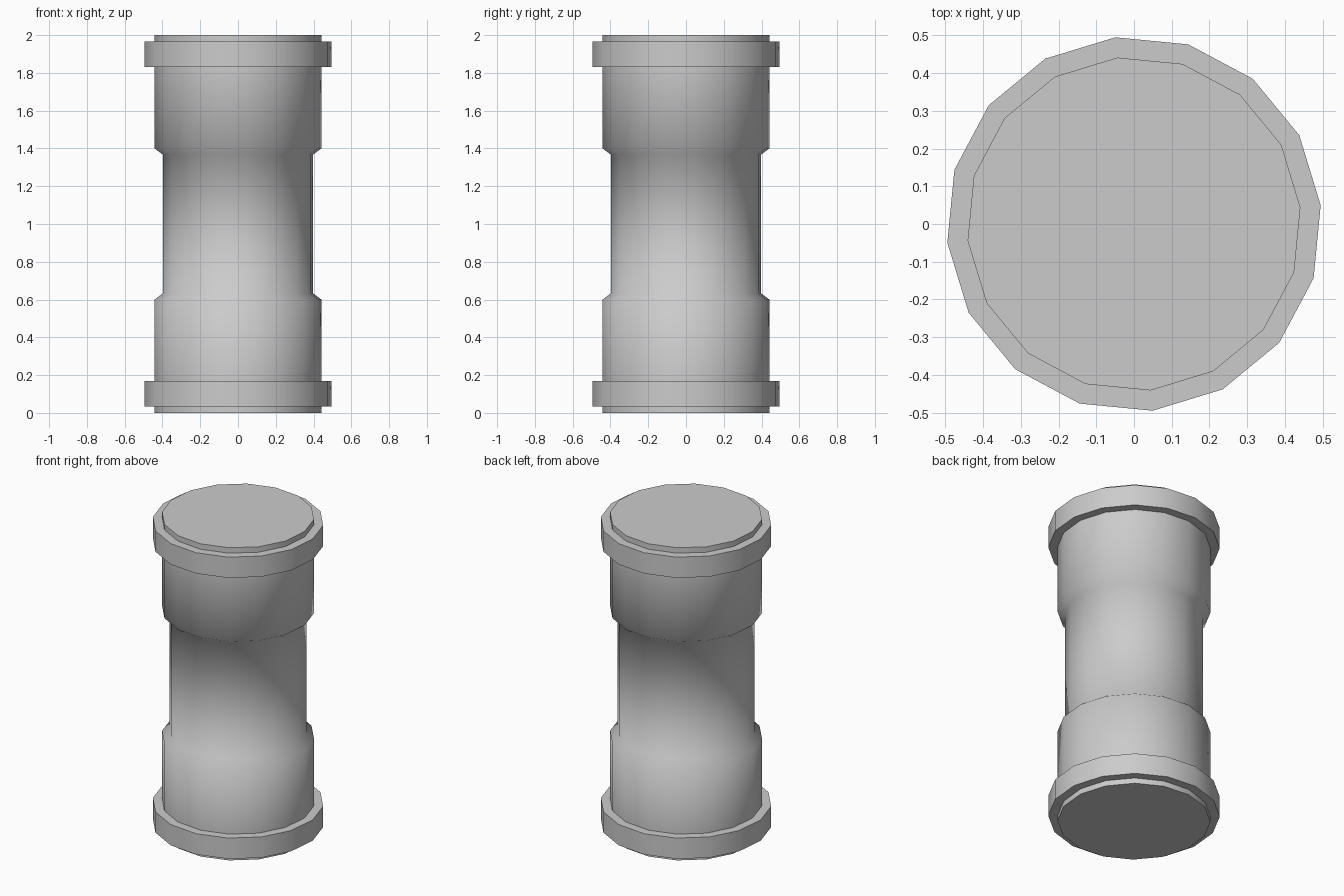
import bpy, bmesh, math

if "Cube" in bpy.data.objects:
    bpy.data.objects.remove(bpy.data.objects["Cube"])

SIDES = 16
TURN = math.radians(5.7)


def lathe(name, profile):
    """Revolve (radius, height) points about z and cap both ends."""
    bm = bmesh.new()
    rings = []
    for r, z in profile:
        rings.append([bm.verts.new((r * math.cos(TURN + math.tau * i / SIDES),
                                    r * math.sin(TURN + math.tau * i / SIDES), z))
                      for i in range(SIDES)])
    for low, high in zip(rings, rings[1:]):
        for i in range(SIDES):
            j = (i + 1) % SIDES
            bm.faces.new((low[i], low[j], high[j], high[i]))
    bm.faces.new(rings[0][::-1])
    bm.faces.new(rings[-1])
    mesh = bpy.data.meshes.new(name)
    bm.to_mesh(mesh)
    bm.free()
    obj = bpy.data.objects.new(name, mesh)
    bpy.context.collection.objects.link(obj)
    # smooth around the barrel and tapers, sharp at the square rims
    bpy.ops.object.select_all(action='DESELECT')
    obj.select_set(True)
    bpy.context.view_layer.objects.active = obj
    bpy.ops.object.shade_smooth_by_angle(angle=math.radians(60))
    return obj


# Lower half: foot, flange, wide sleeve, taper to the narrow waist
END, FLANGE, WAIST = 0.443, 0.497, 0.40
half = [(END, 0), (END, 0.035), (FLANGE, 0.035), (FLANGE, 0.168),
        (END, 0.168), (END, 0.60), (WAIST, 0.633)]

# Upper half mirrors the lower one
lathe("flanged_canister", half + [(r, 2 - z) for r, z in reversed(half)])
